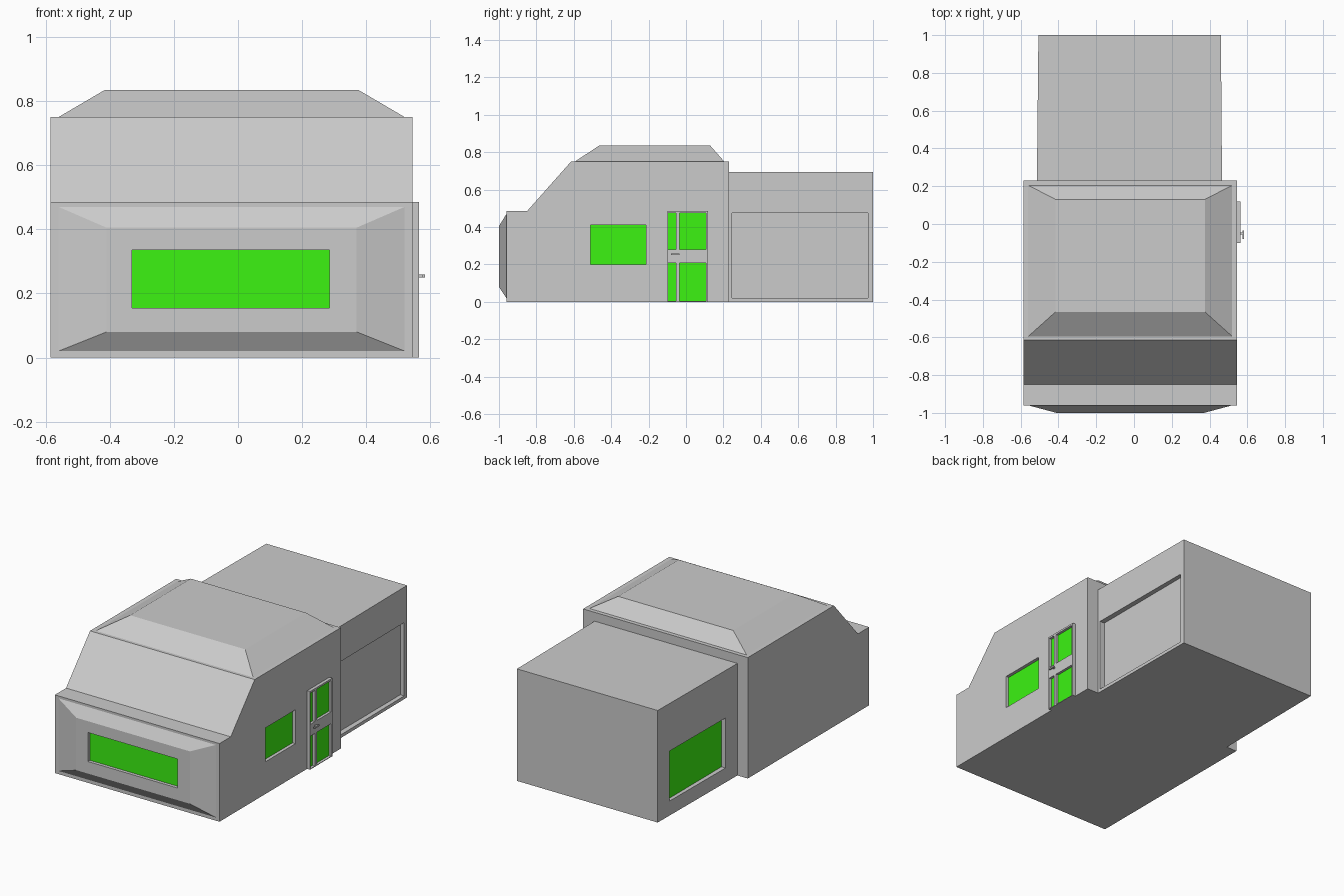
import bpy, bmesh

if "Cube" in bpy.data.objects:
    bpy.data.objects.remove(bpy.data.objects["Cube"])

green = bpy.data.materials.new("green_glass")
green.diffuse_color = (0.045, 0.9, 0.006, 1)
green.use_nodes = True
green.node_tree.nodes["Principled BSDF"].inputs["Base Color"].default_value = green.diffuse_color


def loft(name, a, b):
    """Solid between two matching loops of points, capped at both ends."""
    bm = bmesh.new()
    va = [bm.verts.new(p) for p in a]
    vb = [bm.verts.new(p) for p in b]
    n = len(a)
    bm.faces.new(va)
    bm.faces.new(vb)
    for i in range(n):
        j = (i + 1) % n
        bm.faces.new((va[i], va[j], vb[j], vb[i]))
    bmesh.ops.recalc_face_normals(bm, faces=bm.faces[:])
    me = bpy.data.meshes.new(name)
    bm.to_mesh(me)
    bm.free()
    ob = bpy.data.objects.new(name, me)
    bpy.context.collection.objects.link(ob)
    return ob


def rect_z(x0, x1, y0, y1, z):
    return [(x0, y0, z), (x1, y0, z), (x1, y1, z), (x0, y1, z)]


def rect_y(x0, x1, z0, z1, y):
    return [(x0, y, z0), (x1, y, z0), (x1, y, z1), (x0, y, z1)]


def box(name, x0, x1, y0, y1, z0, z1, mat=None):
    ob = loft(name, rect_z(x0, x1, y0, y1, z0), rect_z(x0, x1, y0, y1, z1))
    if mat:
        ob.data.materials.append(mat)
    return ob


def recess(target, *size):
    """Cut a box-shaped recess out of the target."""
    cutter = box("cutter", *size)
    cutter.hide_render = True
    mod = target.modifiers.new("recess", 'BOOLEAN')
    mod.operation = 'DIFFERENCE'
    mod.solver = 'EXACT'
    mod.object = cutter
    bpy.context.view_layer.objects.active = target
    bpy.ops.object.modifier_apply(modifier=mod.name)
    bpy.data.objects.remove(cutter)


# Main body from its side profile, with a side window
L, R = -0.585, 0.545
profile = [(-0.96, 0), (0.23, 0), (0.23, 0.75), (-0.615, 0.75), (-0.85, 0.485), (-0.96, 0.485)]
body = loft("main_body", [(L, y, z) for y, z in profile], [(R, y, z) for y, z in profile])
recess(body, R - 0.025, R + 0.1, -0.51, -0.215, 0.2, 0.41)
box("side_window", R - 0.027, R - 0.02, -0.51, -0.215, 0.2, 0.41, green)

# Raised roof panel
loft("roof_panel", rect_z(-0.56, 0.52, -0.595, 0.205, 0.75),
     rect_z(-0.415, 0.375, -0.465, 0.13, 0.835))

# Bevelled front panel with a wide window
front = loft("front_panel", rect_y(-0.56, 0.52, 0.02, 0.47, -0.96),
             rect_y(-0.41, 0.37, 0.08, 0.405, -1.0))
recess(front, -0.33, 0.285, -1.1, -0.975, 0.155, 0.335)
box("front_window", -0.33, 0.285, -0.98, -0.973, 0.155, 0.335, green)

# Rear extension, slightly tapered, with a garage recess and a left window
rear = loft("rear_extension", rect_y(-0.514, 0.466, 0, 0.695, 0.23),
            rect_y(-0.506, 0.46, 0, 0.695, 1.0))
recess(rear, 0.433, 0.6, 0.247, 0.972, 0.02, 0.475)
recess(rear, -0.6, -0.48, 0.345, 0.885, 0.09, 0.40)
box("left_window", -0.485, -0.478, 0.345, 0.885, 0.09, 0.40, green)

# Door: frame bars around four green panes
d0, d1 = R, R + 0.02
for i, (y0, y1) in enumerate([(-0.1, -0.095), (-0.053, -0.034), (0.107, 0.118)]):
    box(f"door_post_{i}", d0, d1, y0, y1, 0, 0.485)
for i, (z0, z1) in enumerate([(0, 0.004), (0.207, 0.28), (0.474, 0.485)]):
    for y0, y1 in [(-0.095, -0.053), (-0.034, 0.107)]:
        box(f"door_rail_{i}", d0, d1, y0, y1, z0, z1)
for y0, y1 in [(-0.095, -0.053), (-0.034, 0.107)]:
    for z0, z1 in [(0.004, 0.207), (0.28, 0.474)]:
        box("door_pane", d0, d0 + 0.004, y0, y1, z0, z1, green)

# Door handle: stem and lever
box("handle_stem", d1, 0.577, -0.055, -0.045, 0.25, 0.259)
box("handle_lever", 0.575, 0.583, -0.08, -0.035, 0.25, 0.259)
